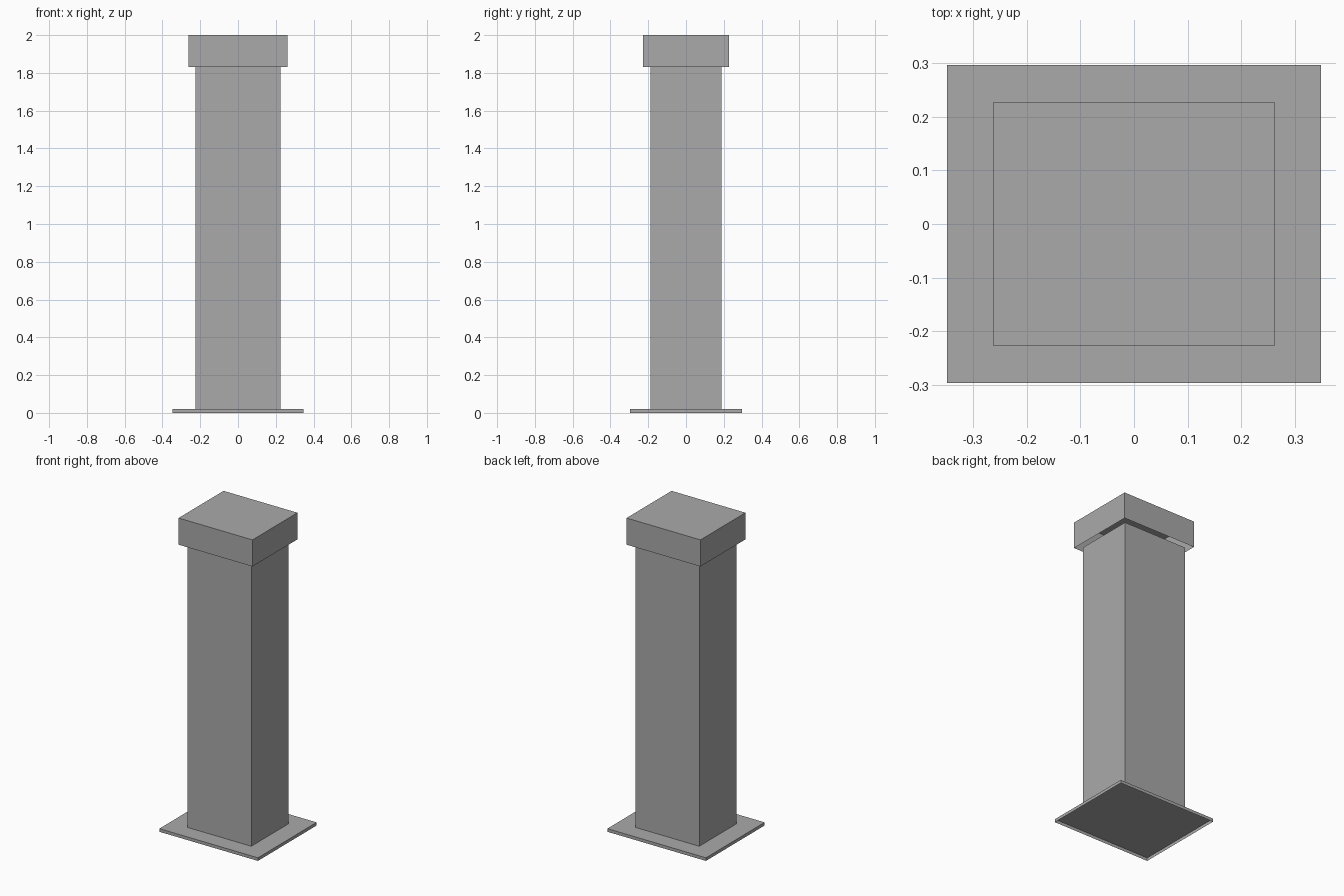
import bpy
import bmesh

cube = bpy.data.objects.get("Cube")
if cube:
    bpy.data.objects.remove(cube, do_unlink=True)

# One plain grey for the whole pillar
GREY = (0.40, 0.40, 0.40, 1.0)
grey = bpy.data.materials.new("stone grey")
grey.use_nodes = True
grey.diffuse_color = GREY
grey.node_tree.nodes["Principled BSDF"].inputs["Base Color"].default_value = GREY


def open_box(name, half_x, half_y, bottom, top):
    """Flat-shaded box shell without its bottom face."""
    bm = bmesh.new()
    bmesh.ops.create_cube(bm, size=2)
    bm.normal_update()
    floor = [f for f in bm.faces if f.normal.z < -0.5]
    bmesh.ops.delete(bm, geom=floor, context='FACES_ONLY')
    for v in bm.verts:
        v.co.x *= half_x
        v.co.y *= half_y
        v.co.z = top if v.co.z > 0 else bottom
    mesh = bpy.data.meshes.new(name)
    bm.to_mesh(mesh)
    bm.free()
    mesh.materials.append(grey)
    obj = bpy.data.objects.new(name, mesh)
    bpy.context.collection.objects.link(obj)
    return obj


# Thin foot plate, tall shaft, and the hollow cap that overhangs it
open_box("base_plate", 0.348, 0.296, 0.0, 0.02)
open_box("shaft", 0.226, 0.189, 0.02, 1.83)
open_box("cap", 0.261, 0.227, 1.83, 2.0)
